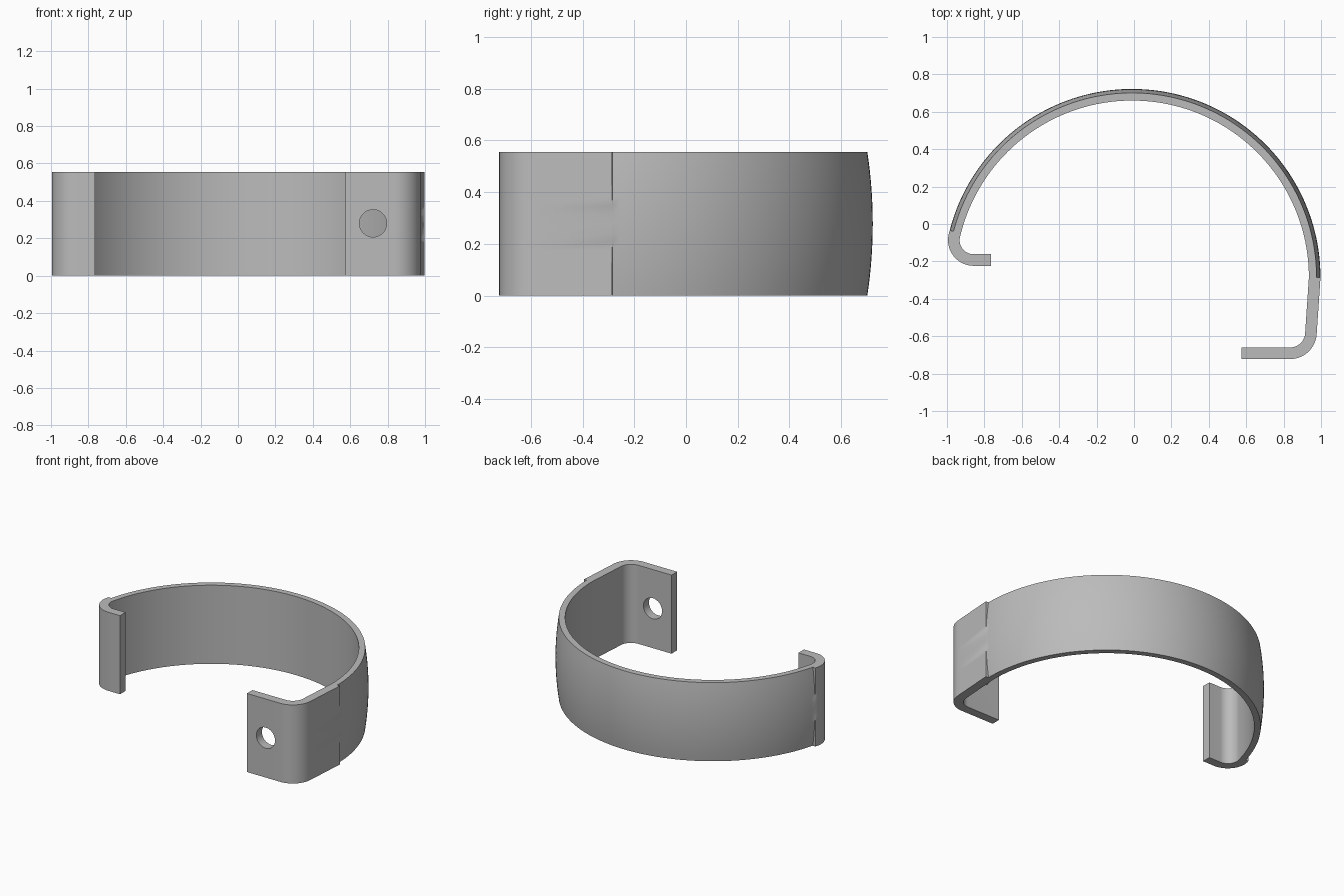
import bpy, bmesh
from math import sin, cos, radians
from mathutils import Vector, Matrix

cube = bpy.data.objects.get("Cube")
if cube:
    bpy.data.objects.remove(cube, do_unlink=True)

HEIGHT, THICK, SAG, ROWS = 0.555, 0.062, 0.021, 16

steel = bpy.data.materials.new("plain grey")
steel.use_nodes = True
grey = (0.5, 0.5, 0.5, 1)
steel.diffuse_color = grey
steel.node_tree.nodes["Principled BSDF"].inputs["Base Color"].default_value = grey


def arc(centre, radius, start, end, steps, domed=False):
    """Stations along an inner arc: point, outward normal, domed flag."""
    out = []
    for i in range(steps + 1):
        a = radians(start + (end - start) * i / steps)
        n = Vector((cos(a), sin(a)))
        out.append((Vector(centre) + n * radius, n, domed))
    return out


# Path of the inner face: mounting tab, corner, domed band, hooked lip
down = Vector((0, -1))
band = arc((-0.01, -0.285), 0.945, 0, 165.5, 96, True)
path = [(Vector((0.575, -0.66)), down, False)]
path += arc((0.835, -0.58), 0.08, -90, -3, 14)
path.append((band[0][0] - Vector((0, 0.002)), band[0][1], False))
path += band
end_point, end_normal, _ = band[-1]
along = Vector((-end_normal.y, end_normal.x))
path.append((end_point + along * 0.002, end_normal, False))
hook_centre = end_point + along * 0.02 - end_normal * 0.075
hook = arc(hook_centre, 0.075, 165.5, 270, 18)
path += hook
path.append((Vector((-0.765, hook[-1][0].y)), down, False))

# Sweep the cross-section; the band's outer side bulges at mid height
bm = bmesh.new()
rings = []
for point, normal, domed in path:
    ring = [bm.verts.new((*point, HEIGHT)), bm.verts.new((*point, 0))]
    for k in range(ROWS + 1):
        t = 2 * k / ROWS - 1
        outer = point + normal * (THICK - (SAG * t * t if domed else 0))
        ring.append(bm.verts.new((*outer, HEIGHT * k / ROWS)))
    rings.append(ring)
for a, b in zip(rings, rings[1:]):
    for k in range(len(a)):
        j = (k + 1) % len(a)
        bm.faces.new((a[k], a[j], b[j], b[k]))
bm.faces.new(rings[0])
bm.faces.new(rings[-1])
bmesh.ops.recalc_face_normals(bm, faces=bm.faces)
mesh = bpy.data.meshes.new("clamp_band")
bm.to_mesh(mesh)
bm.free()
mesh.materials.append(steel)
clamp = bpy.data.objects.new("clamp_band", mesh)
bpy.context.collection.objects.link(clamp)

# Screw hole through the mounting tab
bm = bmesh.new()
bmesh.ops.create_cone(bm, cap_ends=True, segments=40, radius1=0.073, radius2=0.073, depth=0.2,
                      matrix=Matrix.Translation((0.722, -0.69, 0.28)) @ Matrix.Rotation(radians(90), 4, 'X'))
cut_mesh = bpy.data.meshes.new("hole_cutter")
bm.to_mesh(cut_mesh)
bm.free()
cut_mesh.materials.append(steel)
cutter = bpy.data.objects.new("hole_cutter", cut_mesh)
cutter.hide_render = True
bpy.context.collection.objects.link(cutter)
mod = clamp.modifiers.new("screw_hole", 'BOOLEAN')
mod.operation = 'DIFFERENCE'
mod.solver = 'EXACT'
mod.object = cutter

bpy.ops.object.select_all(action='DESELECT')
bpy.context.view_layer.objects.active = clamp
clamp.select_set(True)
bpy.ops.object.modifier_apply(modifier=mod.name)
bpy.data.objects.remove(cutter, do_unlink=True)
bpy.ops.object.shade_smooth_by_angle(angle=radians(30))
